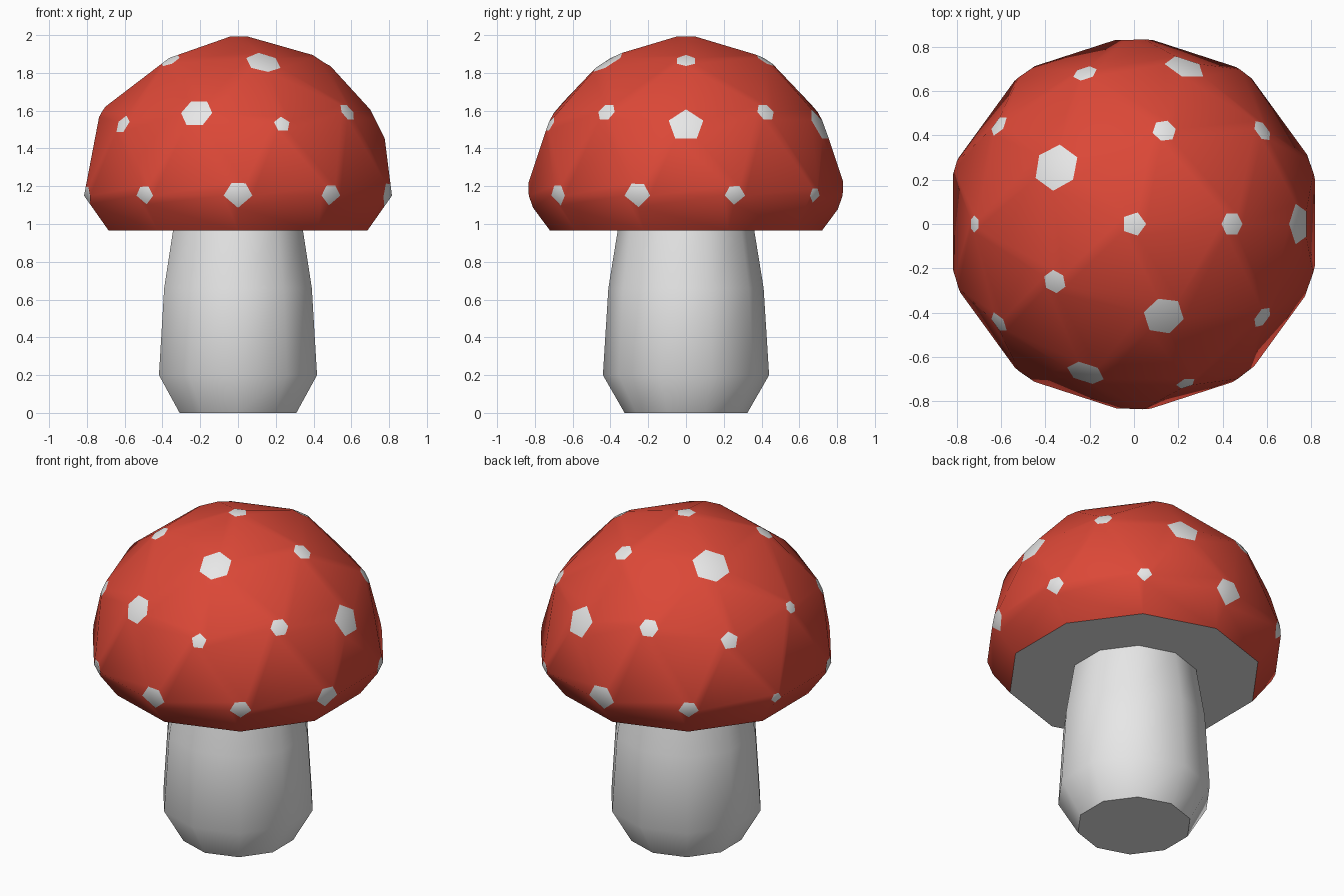
import bpy, bmesh, math
from mathutils import Vector

if "Cube" in bpy.data.objects:
    bpy.data.objects.remove(bpy.data.objects["Cube"])


def material(name, rgb):
    m = bpy.data.materials.new(name)
    m.diffuse_color = (*rgb, 1)
    m.use_nodes = True
    m.node_tree.nodes["Principled BSDF"].inputs["Base Color"].default_value = m.diffuse_color
    return m


red = material("cap red", (0.71, 0.064, 0.038))
white = material("off white", (0.8, 0.8, 0.8))


def finish(name, bm, mats):
    # smooth sides, flat horizontal ends with sharp rims
    bmesh.ops.recalc_face_normals(bm, faces=bm.faces[:])
    for f in bm.faces:
        f.smooth = True
    for f in bm.faces:
        if len(f.verts) == 10:
            f.smooth = False
            for e in f.edges:
                e.smooth = False
    me = bpy.data.meshes.new(name)
    bm.to_mesh(me)
    bm.free()
    for m in mats:
        me.materials.append(m)
    ob = bpy.data.objects.new(name, me)
    bpy.context.collection.objects.link(ob)
    return ob


# Cap: upper half of an icosphere with a tucked-in rim below the equator
R, CZ, RIM_R, RIM_Z = 0.857, 1.15, 0.72, 0.965
src = bmesh.new()
bmesh.ops.create_icosphere(src, subdivisions=2, radius=1)
bmesh.ops.delete(src, geom=[v for v in src.verts if v.co.z < -0.01], context='VERTS')

# Spot sizes by ring (height on unit sphere), counter-clockwise from +x
SPOTS = {
    1.0: [0.057],
    0.851: [0.058, 0.058, 0.115, 0.058, 0.1],
    0.526: [0.055, 0.058, 0.04, 0.09, 0.055],
    0.447: [0.1, 0.1, 0.055, 0.055, 0.047],
    0.0: [0.06, 0.046, 0.09, 0.06, 0.037, 0.055, 0.057, 0.08, 0.064, 0.075],
}
spot = {}
for v in src.verts:
    v.co.normalize()
    ring = SPOTS[min(SPOTS, key=lambda z: abs(z - v.co.z))]
    az = round(math.degrees(math.atan2(v.co.y, v.co.x))) % 360
    spot[v] = ring[az * len(ring) // 360]
    v.co = v.co * R + Vector((0, 0, CZ))

rim_edges = [e for e in src.edges if e.is_boundary]
new = bmesh.ops.extrude_edge_only(src, edges=rim_edges)["geom"]
for v in [g for g in new if isinstance(g, bmesh.types.BMVert)]:
    v.co = Vector((v.co.x * RIM_R / R, v.co.y * RIM_R / R, RIM_Z))

# Cut every corner off the cap, leaving a white polygon as a spot
cap = bmesh.new()
points = {}


def corner(v, other):
    key = (v, other) if v in spot else v
    if key not in points:
        d = (other.co - v.co).normalized()
        points[key] = cap.verts.new(v.co + d * spot.get(v, 0))
    return points[key]


for f in src.faces:
    loop = []
    for l in f.loops:
        for other in (l.link_loop_prev.vert, l.link_loop_next.vert):
            p = corner(l.vert, other)
            if p not in loop:
                loop.append(p)
    cap.faces.new(loop)

for v in spot:
    n = (v.co - Vector((0, 0, CZ))).normalized()
    a = n.orthogonal().normalized()
    b = n.cross(a)
    ring = [corner(v, e.other_vert(v)) for e in v.link_edges]
    ring.sort(key=lambda p: math.atan2((p.co - v.co).dot(b), (p.co - v.co).dot(a)))
    cap.faces.new(ring).material_index = 1

# Underside of the cap
under = [p for p in cap.verts if abs(p.co.z - RIM_Z) < 1e-4]
under.sort(key=lambda p: math.atan2(p.co.y, p.co.x))
cap.faces.new(under).material_index = 1
src.free()
finish("mushroom_cap", cap, [red, white])

# Stalk: ten-sided turned profile (radius, height)
stalk = bmesh.new()
rings = []
for r, z in [(0.325, 0), (0.44, 0.2), (0.411, 0.66), (0.36, 0.975)]:
    angles = [math.radians(18 + 36 * k) for k in range(10)]
    rings.append([stalk.verts.new((r * math.cos(t), r * math.sin(t), z)) for t in angles])
for lo, hi in zip(rings, rings[1:]):
    for k in range(10):
        j = (k + 1) % 10
        stalk.faces.new((lo[k], lo[j], hi[j], hi[k]))
stalk.faces.new(rings[0])
stalk.faces.new(rings[-1])
finish("mushroom_stalk", stalk, [white])
